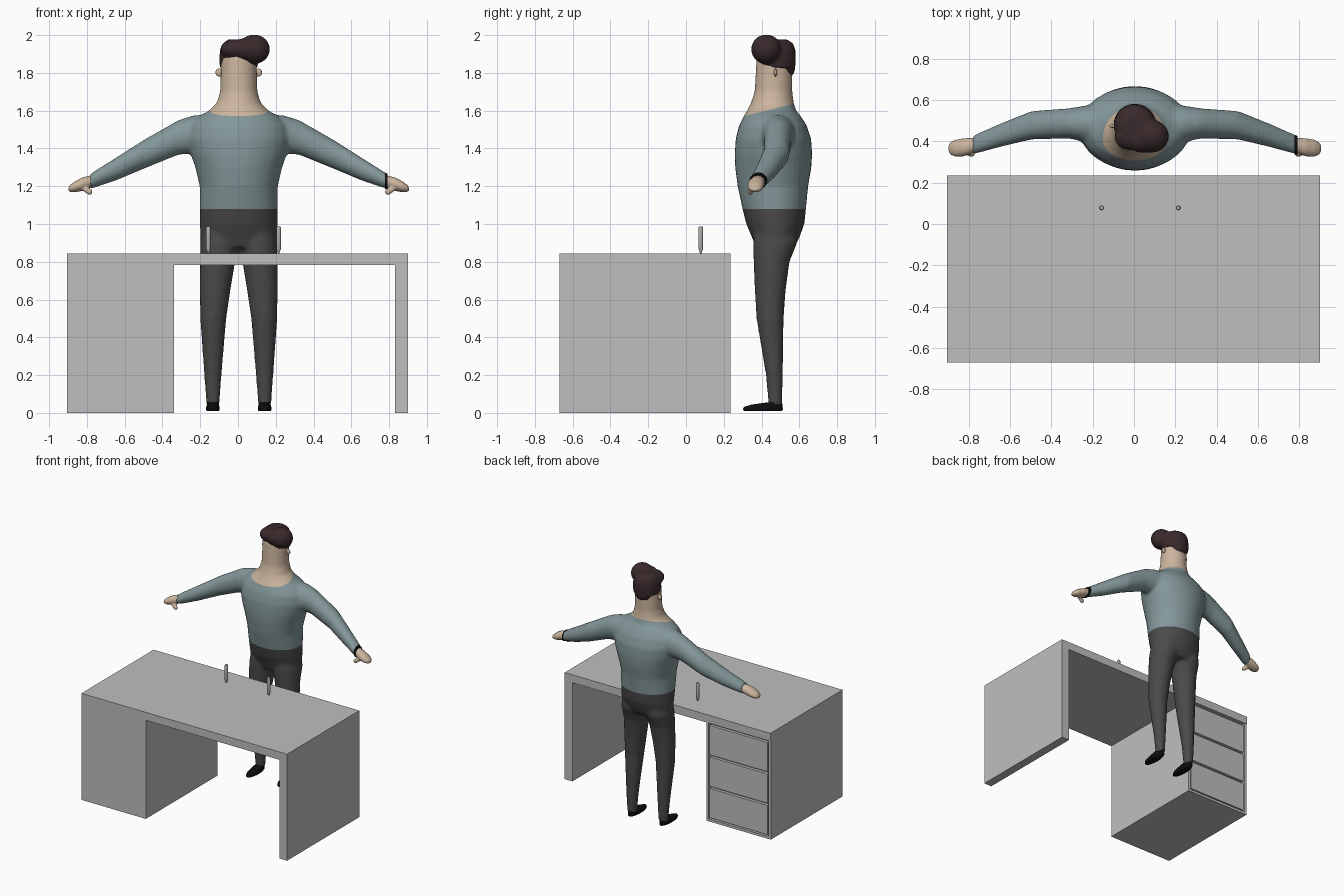
import bpy, bmesh, math
from mathutils import Vector

if "Cube" in bpy.data.objects:
    bpy.data.objects.remove(bpy.data.objects["Cube"])


def material(name, r, g, b):
    m = bpy.data.materials.new(name)
    m.diffuse_color = (r, g, b, 1)
    m.use_nodes = True
    m.node_tree.nodes["Principled BSDF"].inputs["Base Color"].default_value = m.diffuse_color
    return m


GREY = material("desk grey", 0.52, 0.52, 0.52)
STEEL = material("pen grey", 0.42, 0.42, 0.42)
SHIRT = material("shirt blue grey", 0.23, 0.31, 0.32)
TROUSERS = material("trouser charcoal", 0.068, 0.068, 0.068)
SKIN = material("skin", 0.60, 0.46, 0.34)
HAIR = material("hair brown", 0.042, 0.023, 0.025)
BLACK = material("black", 0.004, 0.004, 0.004)


def finish(bm, name, mats, voxel=0, smooth=True, rounds=4):
    """Turn a bmesh into an object; fuse overlapping shells when voxel is set."""
    bmesh.ops.recalc_face_normals(bm, faces=bm.faces)
    me = bpy.data.meshes.new(name)
    bm.to_mesh(me)
    bm.free()
    ob = bpy.data.objects.new(name, me)
    bpy.context.collection.objects.link(ob)
    bpy.context.view_layer.objects.active = ob
    if voxel:
        mod = ob.modifiers.new("fuse", 'REMESH')
        mod.mode, mod.voxel_size = 'VOXEL', voxel
        mod = ob.modifiers.new("soften", 'SMOOTH')
        mod.factor, mod.iterations = 0.5, rounds
        bpy.ops.object.modifier_apply(modifier="fuse")
        bpy.ops.object.modifier_apply(modifier="soften")
    ob.data.materials.clear()
    for m in mats:
        ob.data.materials.append(m)
    for p in ob.data.polygons:
        p.use_smooth = smooth
    return ob


def loft(bm, rows, axis='z', n=32):
    """Skin ellipses. z rows: (z, x, y, rx, ry); x rows: (x, y, z, ry, rz)."""
    rings = []
    for t, a, b, ra, rb in rows:
        ring = []
        for i in range(n):
            w = 2 * math.pi * i / n
            u, v = a + ra * math.cos(w), b + rb * math.sin(w)
            ring.append(bm.verts.new((u, v, t) if axis == 'z' else (t, u, v)))
        rings.append(ring)
    for r0, r1 in zip(rings, rings[1:]):
        for i in range(n):
            j = (i + 1) % n
            bm.faces.new((r0[i], r0[j], r1[j], r1[i]))
    bm.faces.new(rings[0])
    bm.faces.new(rings[-1])


def ball(bm, c, r):
    made = bmesh.ops.create_uvsphere(bm, u_segments=24, v_segments=16, radius=1)
    for v in made["verts"]:
        v.co = Vector(c) + Vector([v.co[k] * r[k] for k in range(3)])


def box(name, x0, x1, y0, y1, z0, z1, mat=GREY):
    bm = bmesh.new()
    made = bmesh.ops.create_cube(bm, size=1)
    for v in made["verts"]:
        v.co = ((x0 + x1) / 2 + v.co.x * (x1 - x0),
                (y0 + y1) / 2 + v.co.y * (y1 - y0),
                (z0 + z1) / 2 + v.co.z * (z1 - z0))
    return finish(bm, name, [mat], smooth=False)


# Desk: top, side panel, drawer pedestal
box("desk_top", -0.905, 0.90, -0.67, 0.235, 0.782, 0.845)
box("desk_side_panel", 0.832, 0.90, -0.67, 0.235, 0, 0.782)
box("pedestal_body", -0.905, -0.34, -0.67, 0.205, 0, 0.782)
box("pedestal_outer_side", -0.905, -0.885, 0.205, 0.23, 0, 0.782)
box("pedestal_inner_side", -0.36, -0.34, 0.205, 0.23, 0, 0.782)
box("pedestal_base_rail", -0.885, -0.36, 0.205, 0.23, 0, 0.02)
for i in range(3):
    z = 0.03 + i * 0.25
    box("drawer_front", -0.877, -0.368, 0.205, 0.228, z, z + 0.232)

# Pens standing on the desk
for x in (-0.157, 0.215):
    bm = bmesh.new()
    loft(bm, [(z, x, 0.078, r, r) for z, r in
              ((0.845, 0.004), (0.868, 0.012), (0.98, 0.012), (0.987, 0.009))], n=16)
    pen = finish(bm, "pen", [STEEL])
    bpy.ops.object.select_all(action='DESELECT')
    pen.select_set(True)
    bpy.ops.object.shade_smooth_by_angle(angle=math.radians(40))

# Body: pelvis to head column, arms and legs fused together
X = 0.004
bm = bmesh.new()
torso = [(0.875, .470, .185, .100), (0.92, .475, .203, .122), (1.00, .473, .206, .154),
         (1.08, .467, .207, .168), (1.20, .460, .207, .187), (1.30, .462, .230, .202),
         (1.37, .463, .255, .205), (1.45, .463, .272, .200), (1.52, .460, .260, .180),
         (1.57, .457, .212, .152), (1.60, .453, .158, .130), (1.64, .457, .117, .114),
         (1.70, .463, .099, .100), (1.80, .466, .096, .097), (1.89, .468, .094, .094),
         (1.93, .470, .070, .070)]
loft(bm, [(z, X, y, rx, ry) for z, y, rx, ry in torso])
arm = [(0.10, .480, 1.500, .10, .085), (0.24, .485, 1.475, .088, .100),
       (0.32, .487, 1.458, .073, .092), (0.50, .478, 1.370, .069, .077),
       (0.65, .430, 1.291, .057, .061), (0.785, .382, 1.226, .046, .041)]
leg = [(0.035, .137, .473, .034, .036), (0.20, .137, .468, .046, .045),
       (0.50, .135, .445, .069, .072), (0.65, .125, .446, .081, .082),
       (0.80, .112, .453, .093, .095), (0.90, .102, .472, .102, .117),
       (0.96, .100, .472, .090, .110)]
for s in (1, -1):
    loft(bm, [(X + s * x, y, z, ry, rz) for x, y, z, ry, rz in arm], 'x')
    loft(bm, [(z, X + s * x, y, rx, ry) for z, x, y, rx, ry in leg])
body = finish(bm, "body", [SHIRT, TROUSERS, SKIN], voxel=0.011, rounds=8)

# Clean waist and collar lines, then colour by height
WAIST = 1.08
COLLAR, TILT = 1.607, 0.25
bm = bmesh.new()
bm.from_mesh(body.data)
for co, no in (((0, 0, WAIST), (0, 0, 1)), ((0, 0.45, COLLAR), (0, -TILT, 1))):
    bmesh.ops.bisect_plane(bm, geom=bm.verts[:] + bm.edges[:] + bm.faces[:],
                           plane_co=co, plane_no=no, dist=1e-5)
for f in bm.faces:
    c = f.calc_center_median()
    f.smooth = True
    f.material_index = 0
    if c.z < WAIST:
        f.material_index = 1
    elif c.z > COLLAR + TILT * (c.y - 0.45):
        f.material_index = 2
bm.to_mesh(body.data)
bm.free()

for s in (1, -1):
    # Hand with thumb
    bm = bmesh.new()
    loft(bm, [(X + s * x, y, z, ry, rz) for x, y, z, ry, rz in
              ((0.75, .388, 1.238, .034, .030), (0.79, .379, 1.222, .038, .034),
               (0.83, .371, 1.210, .044, .036), (0.87, .367, 1.196, .041, .028),
               (0.893, .366, 1.188, .030, .018), (0.902, .366, 1.184, .014, .008))], 'x', 20)
    for k in range(5):
        t = k / 4
        ball(bm, (X + s * (0.825 - 0.035 * t), 0.352 - 0.012 * t, 1.195 - 0.025 * t),
             (0.016, 0.015, 0.016))
    finish(bm, "hand", [SKIN], voxel=0.006, rounds=2)

    # Shoe
    bm = bmesh.new()
    loft(bm, [(z, X + s * 0.137, y, rx, ry) for z, y, rx, ry in
              ((0.010, .407, .032, .100), (0.018, .407, .036, .106), (0.032, .410, .035, .102),
               (0.044, .430, .032, .082), (0.056, .470, .030, .036))], n=24)
    finish(bm, "shoe", [BLACK])

    # Ear
    bm = bmesh.new()
    ball(bm, (X + s * 0.103, 0.474, 1.802), (0.020, 0.009, 0.021))
    finish(bm, "ear", [SKIN])

# Wrist band
bm = bmesh.new()
loft(bm, [(0.778, .384, 1.230, .047, .043), (0.792, .380, 1.224, .046, .042)], 'x', 24)
finish(bm, "wrist_band", [BLACK], smooth=False)

# Hair: cap, swept front lock and nape
bm = bmesh.new()
loft(bm, [(z, X, y, rx, ry) for z, y, rx, ry in
          ((1.825, .484, .100, .094), (1.87, .482, .103, .100), (1.92, .480, .100, .100),
           (1.955, .480, .086, .088), (1.978, .475, .055, .058))])
ball(bm, (0.085, 0.425, 1.925), (0.084, 0.080, 0.078))
ball(bm, (-0.020, 0.425, 1.925), (0.074, 0.068, 0.052))
ball(bm, (0.045, 0.410, 1.925), (0.080, 0.066, 0.060))
ball(bm, (X, 0.535, 1.83), (0.068, 0.043, 0.058))
finish(bm, "hair", [HAIR], voxel=0.008, rounds=6)
